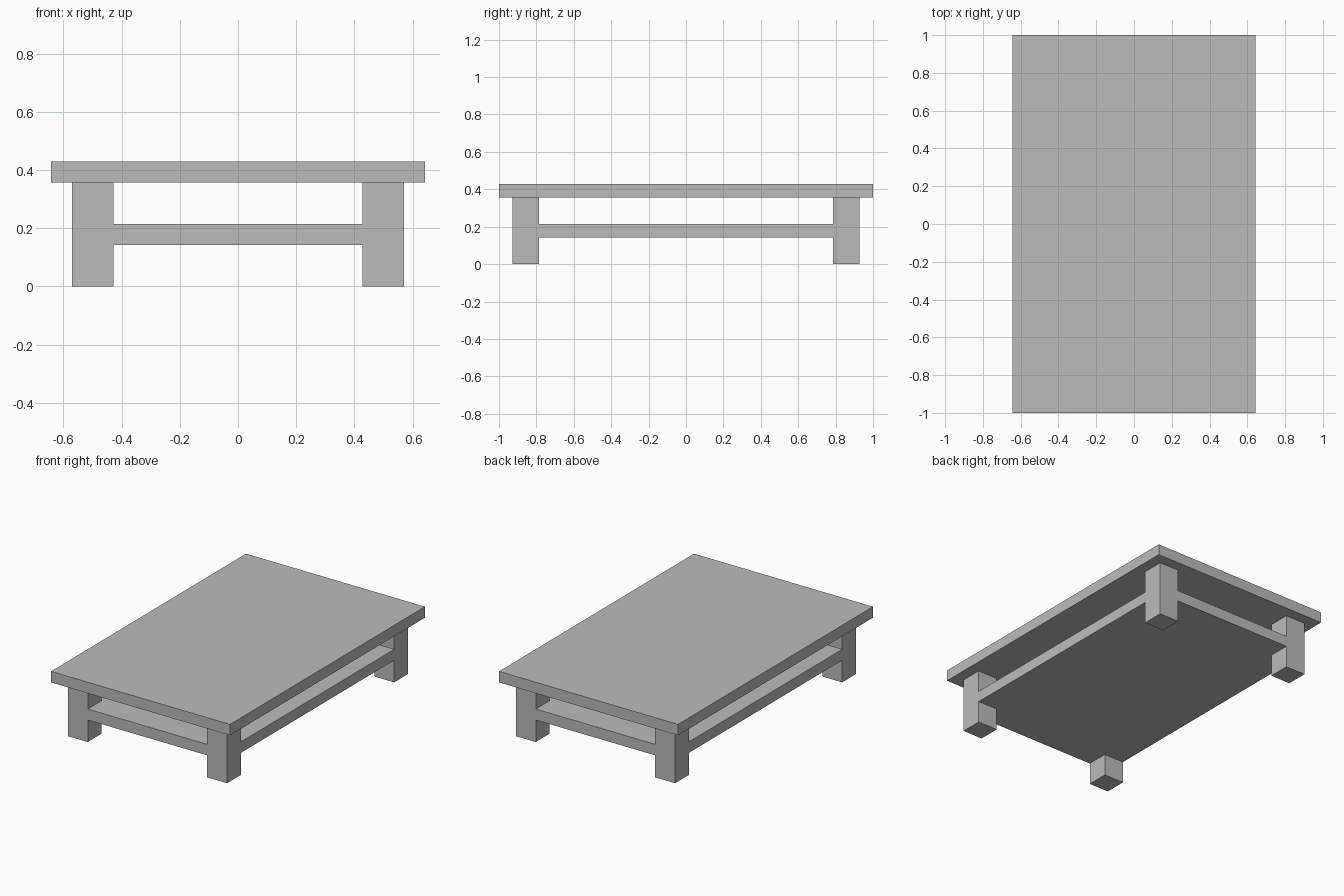
import bpy
import bmesh

default_cube = bpy.data.objects.get("Cube")
if default_cube:
    bpy.data.objects.remove(default_cube, do_unlink=True)

# Proportions follow one board thickness
T = 1 / 14
HALF_X, HALF_Y = 9 * T, 14 * T       # table top
OUT_X, OUT_Y = 8 * T, 13 * T         # outer faces of the legs
LEG = 2 * T
TOP_Z = 5 * T

grey = bpy.data.materials.new("plain_grey")
grey.use_nodes = True
grey.diffuse_color = (0.5, 0.5, 0.5, 1)
grey.node_tree.nodes["Principled BSDF"].inputs["Base Color"].default_value = grey.diffuse_color


def slab(name, outline, bottom, top):
    """Extrude a flat outline upwards into a solid board or post."""
    bm = bmesh.new()
    face = bm.faces.new([bm.verts.new((x, y, bottom)) for x, y in outline])
    raised = bmesh.ops.extrude_face_region(bm, geom=[face])["geom"]
    verts = [v for v in raised if isinstance(v, bmesh.types.BMVert)]
    bmesh.ops.translate(bm, verts=verts, vec=(0, 0, top - bottom))
    bmesh.ops.recalc_face_normals(bm, faces=bm.faces)
    mesh = bpy.data.meshes.new(name)
    bm.to_mesh(mesh)
    bm.free()
    mesh.materials.append(grey)
    obj = bpy.data.objects.new(name, mesh)
    bpy.context.collection.objects.link(obj)
    return obj


def rectangle(x0, x1, y0, y1):
    return [(x0, y0), (x1, y0), (x1, y1), (x0, y1)]


# Table top
slab("table_top", rectangle(-HALF_X, HALF_X, -HALF_Y, HALF_Y), TOP_Z, TOP_Z + T)

# Four square legs
for side, sx in (("left", 1), ("right", -1)):
    for end, sy in (("front", -1), ("back", 1)):
        xs = sorted((sx * OUT_X, sx * (OUT_X - LEG)))
        ys = sorted((sy * OUT_Y, sy * (OUT_Y - LEG)))
        slab(f"{end}_{side}_leg", rectangle(*xs, *ys), 0, TOP_Z)

# Lower shelf, flush with the legs and notched around them
in_x, in_y = OUT_X - LEG, OUT_Y - LEG
corner = [(OUT_X, in_y), (in_x, in_y), (in_x, OUT_Y)]
outline = []
for sx, sy in ((1, 1), (-1, 1), (-1, -1), (1, -1)):
    points = [(sx * x, sy * y) for x, y in corner]
    outline += points if sx * sy > 0 else points[::-1]
slab("lower_shelf", outline, 2 * T, 3 * T)
